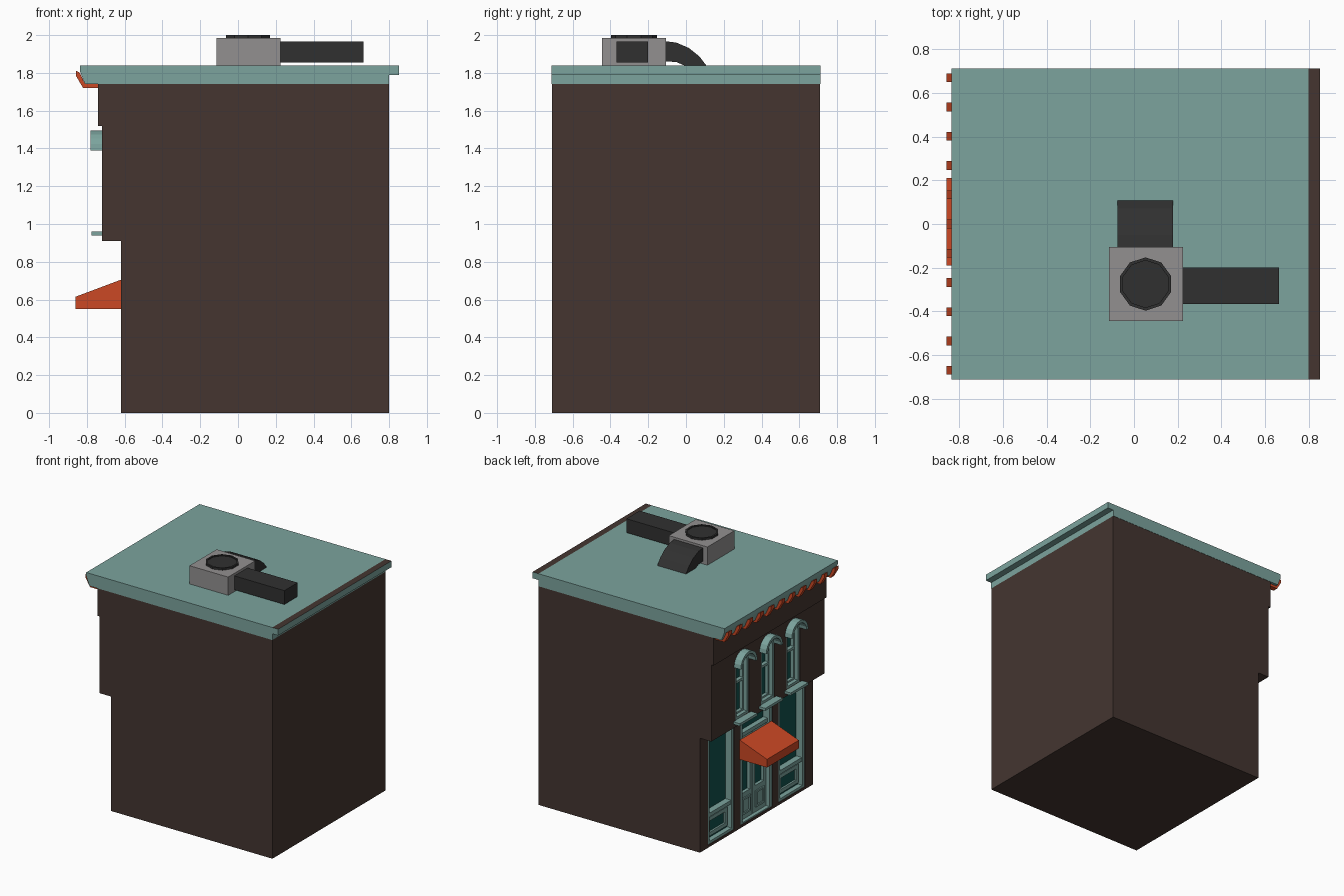
import bpy, math

if "Cube" in bpy.data.objects:
    bpy.data.objects.remove(bpy.data.objects["Cube"])


def material(name, rgb):
    m = bpy.data.materials.new(name)
    m.diffuse_color = (*rgb, 1)
    m.use_nodes = True
    m.node_tree.nodes["Principled BSDF"].inputs["Base Color"].default_value = m.diffuse_color
    return m


BROWN = material("brown_wall", (0.058, 0.036, 0.030))
TEAL = material("teal_trim", (0.20, 0.37, 0.34))
GLASS = material("dark_teal_glass", (0.006, 0.085, 0.075))
ORANGE = material("orange", (0.60, 0.065, 0.018))
GREY = material("vent_grey", (0.29, 0.28, 0.28))
DARK = material("dark_metal", (0.03, 0.03, 0.03))


def mesh(name, verts, faces, mat):
    me = bpy.data.meshes.new(name)
    me.from_pydata(verts, [], faces)
    me.materials.append(mat)
    ob = bpy.data.objects.new(name, me)
    bpy.context.collection.objects.link(ob)
    bpy.ops.object.select_all(action='DESELECT')
    bpy.context.view_layer.objects.active = ob
    ob.select_set(True)
    bpy.ops.object.mode_set(mode='EDIT')
    bpy.ops.mesh.select_all(action='SELECT')
    bpy.ops.mesh.normals_make_consistent(inside=False)
    bpy.ops.object.mode_set(mode='OBJECT')
    return ob


def place(axis, u, v, t):
    return {'x': (t, u, v), 'y': (u, t, v), 'z': (u, v, t)}[axis]


def prism(name, pts, axis, a, b, mat):
    """Extrude a closed profile along an axis from a to b."""
    n = len(pts)
    verts = [place(axis, u, v, t) for t in (a, b) for u, v in pts]
    faces = [tuple(range(n)), tuple(range(n, 2 * n))]
    faces += [(i, (i + 1) % n, n + (i + 1) % n, n + i) for i in range(n)]
    return mesh(name, verts, faces, mat)


def box(name, x, y, z, mat):
    return prism(name, rect(*y, *z), 'x', *x, mat)


def rect(u0, u1, v0, v1):
    return [(u0, v0), (u1, v0), (u1, v1), (u0, v1)]


def ring(name, outer, inner, axis, a, b, mat):
    """Extruded border between two matching closed outlines."""
    n = len(outer)
    verts = [place(axis, u, v, t) for t in (a, b) for o in (outer, inner) for u, v in o]
    faces = []
    for i in range(n):
        j = (i + 1) % n
        for p, q in ((0, n), (2 * n, 3 * n), (0, 2 * n), (n, 3 * n)):
            faces.append((p + i, p + j, q + j, q + i))
    return mesh(name, verts, faces, mat)


def arc(cy, cz, r, n=10):
    return [(cy + r * math.cos(math.pi * i / n), cz + r * math.sin(math.pi * i / n))
            for i in range(n + 1)]


def arched(cy, hw, z0, zs):
    return [(cy - hw, z0), (cy + hw, z0)] + arc(cy, zs, hw)


# Main building block with the overhanging upper storey
body = prism("building_body", [(-0.62, 0), (0.8, 0), (0.8, 1.74), (-0.74, 1.74), (-0.74, 1.52),
             (-0.72, 1.52), (-0.72, 0.91), (-0.62, 0.91)], 'y', -0.71, 0.71, BROWN)


def carve(cutter):
    cutter.hide_render = True
    mod = body.modifiers.new("opening", 'BOOLEAN')
    mod.operation, mod.solver, mod.object = 'DIFFERENCE', 'EXACT', cutter
    bpy.context.view_layer.objects.active = body
    bpy.ops.object.modifier_apply(modifier=mod.name)
    bpy.data.objects.remove(cutter)


# Arched upper windows with hood and sill
for k, cy in enumerate((-0.32, 0, 0.32)):
    s = f"upper_window_{k}_"
    carve(prism(s + "cutter", arched(cy, 0.085, 0.96, 1.385), 'x', -0.8, -0.65, BROWN))
    prism(s + "glass", arched(cy, 0.082, 0.962, 1.385), 'x', -0.66, -0.65, GLASS)
    ring(s + "frame", arched(cy, 0.085, 0.96, 1.385), arched(cy, 0.065, 0.98, 1.385),
         'x', -0.715, -0.655, TEAL)
    ring(s + "sash", arched(cy, 0.065, 0.98, 1.385), arched(cy, 0.052, 0.993, 1.385),
         'x', -0.685, -0.655, TEAL)
    box(s + "crossbar", (-0.69, -0.655), (cy - 0.06, cy + 0.06), (1.225, 1.245), TEAL)
    box(s + "sill", (-0.775, -0.70), (cy - 0.11, cy + 0.11), (0.94, 0.96), TEAL)
    prism(s + "hood", arc(cy, 1.39, 0.105) + arc(cy, 1.39, 0.083)[::-1], 'x', -0.78, -0.70, TEAL)

# Shop windows either side of the door
for k, side in enumerate((-1, 1)):
    s = f"shop_window_{k}_"
    y0, y1 = sorted((0.28 * side, 0.61 * side))
    carve(box(s + "cutter", (-0.7, -0.55), (y0, y1), (0.02, 0.895), BROWN))
    box(s + "glass", (-0.56, -0.55), (y0, y1), (0.24, 0.895), GLASS)
    ring(s + "frame", rect(y0, y1, 0.02, 0.895), rect(y0 + 0.025, y1 - 0.025, 0.04, 0.875),
         'x', -0.615, -0.55, TEAL)
    box(s + "sill", (-0.61, -0.55), (y0 + 0.01, y1 - 0.01), (0.23, 0.26), TEAL)
    box(s + "base", (-0.575, -0.55), (y0 + 0.01, y1 - 0.01), (0.03, 0.24), GLASS)
    ring(s + "base_panel", rect(y0 + 0.04, y1 - 0.04, 0.06, 0.21),
         rect(y0 + 0.07, y1 - 0.07, 0.09, 0.18), 'x', -0.59, -0.57, TEAL)

# Double door with transom
carve(box("door_cutter", (-0.7, -0.55), (-0.2, 0.2), (0.02, 0.895), BROWN))
box("door_glass", (-0.56, -0.55), (-0.2, 0.2), (0.02, 0.895), GLASS)
ring("door_frame", rect(-0.2, 0.2, 0.02, 0.895), rect(-0.17, 0.17, 0.03, 0.87),
     'x', -0.615, -0.55, TEAL)
box("door_transom_bar", (-0.60, -0.55), (-0.18, 0.18), (0.70, 0.73), TEAL)
for k, (y0, y1) in enumerate(((-0.17, -0.003), (0.003, 0.17))):
    ring(f"door_leaf_{k}", rect(y0, y1, 0.03, 0.70), rect(y0 + 0.03, y1 - 0.03, 0.24, 0.67),
         'x', -0.585, -0.555, TEAL)
    ring(f"door_panel_{k}", rect(y0 + 0.03, y1 - 0.03, 0.07, 0.20),
         rect(y0 + 0.045, y1 - 0.045, 0.085, 0.185), 'x', -0.595, -0.58, TEAL)

# Awning over the door
prism("awning", [(-0.62, 0.55), (-0.86, 0.55), (-0.86, 0.615), (-0.62, 0.705)],
      'y', -0.19, 0.21, ORANGE)

# Roof slab with sloped cornice, and the back lip with a brown top
prism("roof", [(-0.74, 1.74), (0.8, 1.74), (0.8, 1.84), (-0.837, 1.84), (-0.837, 1.81),
      (-0.81, 1.74)], 'y', -0.712, 0.712, TEAL)
lip = box("roof_lip", (0.8, 0.852), (-0.712, 0.712), (1.79, 1.84), TEAL)
lip.data.materials.append(BROWN)
for f in lip.data.polygons:
    if f.normal.z > 0.9:
        f.material_index = 1

# Row of cornice brackets
for k in range(11):
    y = 0.67 - 0.134 * k
    prism(f"cornice_bracket_{k}", [(-0.837, 1.80), (-0.858, 1.812), (-0.858, 1.785), (-0.82, 1.72),
          (-0.735, 1.72), (-0.735, 1.74), (-0.81, 1.74)], 'y', y - 0.02, y + 0.02, ORANGE)


# Rooftop ventilation unit: box, fan, straight duct, bent duct
def decagon(r):
    return [(0.053 + r * math.sin(math.tau * i / 10), -0.275 + r * math.cos(math.tau * i / 10))
            for i in range(10)]


box("vent_box", (-0.115, 0.225), (-0.445, -0.105), (1.84, 1.985), GREY)
ring("fan_rim", decagon(0.122), decagon(0.108), 'z', 1.98, 2.0, DARK)
prism("fan_disc", decagon(0.11), 'z', 1.98, 1.993, DARK)
box("straight_duct", (0.225, 0.665), (-0.367, -0.2), (1.855, 1.965), DARK)
prism("bent_duct", [(-0.11, 1.968), (-0.05, 1.96), (0.015, 1.932), (0.07, 1.888), (0.107, 1.84),
      (-0.01, 1.84), (-0.05, 1.857), (-0.11, 1.862)], 'x', -0.075, 0.178, DARK)
